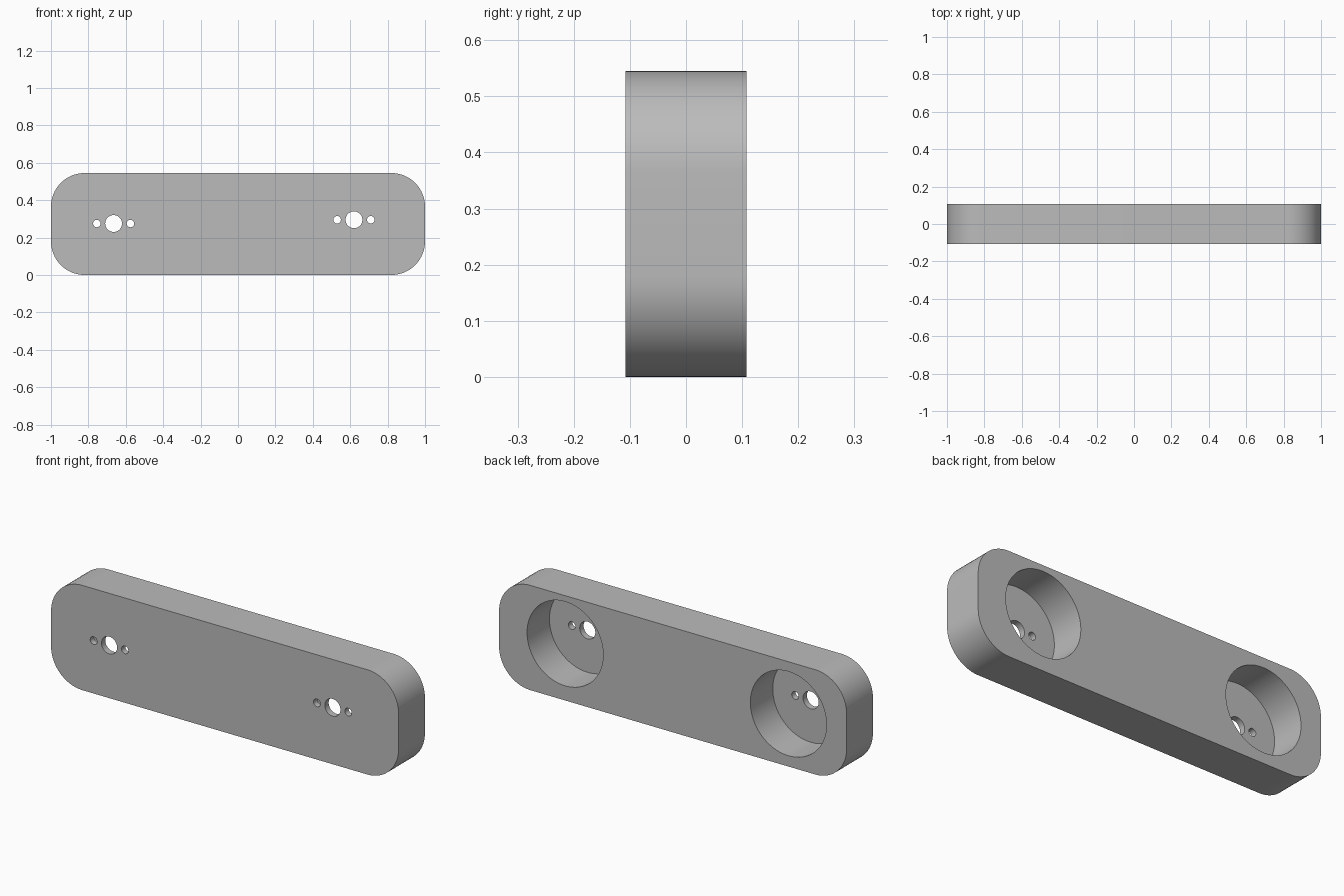
import bpy, bmesh
from math import radians
from mathutils import Matrix, Vector

cube = bpy.data.objects.get("Cube")
if cube:
    bpy.data.objects.remove(cube, do_unlink=True)

LENGTH, DEPTH, HEIGHT = 2.0, 0.216, 0.545
CORNER = 0.18
POCKET_R, HOLE_R, PIN_R, PIN_GAP = 0.219, 0.045, 0.02, 0.09
FLOOR_Y = -0.076          # bottom of the rear pockets
STATIONS = {"right": (-0.665, 0.275), "left": (0.62, 0.295)}

grey = bpy.data.materials.new("Plain grey")
grey.use_nodes = True
colour = (0.5, 0.5, 0.5, 1)
grey.diffuse_color = colour
grey.node_tree.nodes["Principled BSDF"].inputs["Base Color"].default_value = colour


def make_object(name, bm):
    mesh = bpy.data.meshes.new(name)
    bm.to_mesh(mesh)
    bm.free()
    mesh.materials.append(grey)
    obj = bpy.data.objects.new(name, mesh)
    bpy.context.collection.objects.link(obj)
    return obj


def cylinder_along_y(name, x, z, radius, y0, y1, sides):
    bm = bmesh.new()
    place = Matrix.Translation((x, (y0 + y1) / 2, z)) @ Matrix.Rotation(radians(90), 4, "X")
    bmesh.ops.create_cone(bm, cap_ends=True, segments=sides, radius1=radius,
                          radius2=radius, depth=y1 - y0, matrix=place)
    return make_object(name, bm)


# Slab with four rounded corners
bm = bmesh.new()
bmesh.ops.create_cube(bm, size=1, matrix=Matrix.Translation((0, 0, HEIGHT / 2))
                      @ Matrix.Diagonal((LENGTH, DEPTH, HEIGHT, 1)))
corners = [e for e in bm.edges
           if abs((e.verts[0].co - e.verts[1].co).normalized().dot(Vector((0, 1, 0)))) > 0.9]
bmesh.ops.bevel(bm, geom=corners, offset=CORNER, segments=16, profile=0.5, affect="EDGES")
body = make_object("mounting_bar", bm)

# Rear pocket, centre hole and two pin holes at each station
cutters = []
for side, (x, z) in STATIONS.items():
    cutters.append(cylinder_along_y(side + "_pocket_cutter", x, z, POCKET_R, FLOOR_Y, DEPTH, 96))
    for label, dx, radius, sides in (("centre", 0, HOLE_R, 48),
                                     ("inner_pin", -PIN_GAP, PIN_R, 32),
                                     ("outer_pin", PIN_GAP, PIN_R, 32)):
        cutters.append(cylinder_along_y(f"{side}_{label}_cutter", x + dx, z, radius,
                                        -DEPTH, 0, sides))

for cutter in cutters:
    cutter.hide_render = True
    mod = body.modifiers.new(cutter.name, "BOOLEAN")
    mod.operation = "DIFFERENCE"
    mod.solver = "EXACT"
    mod.object = cutter

# Bake the cuts and drop the cutters
bpy.context.view_layer.update()
result = bpy.data.meshes.new_from_object(
    body.evaluated_get(bpy.context.evaluated_depsgraph_get()))
body.modifiers.clear()
body.data = result
for cutter in cutters:
    bpy.data.objects.remove(cutter, do_unlink=True)

# Smooth curved walls, crisp rims
bpy.ops.object.select_all(action="DESELECT")
body.select_set(True)
bpy.context.view_layer.objects.active = body
bpy.ops.object.shade_smooth_by_angle(angle=radians(30))
